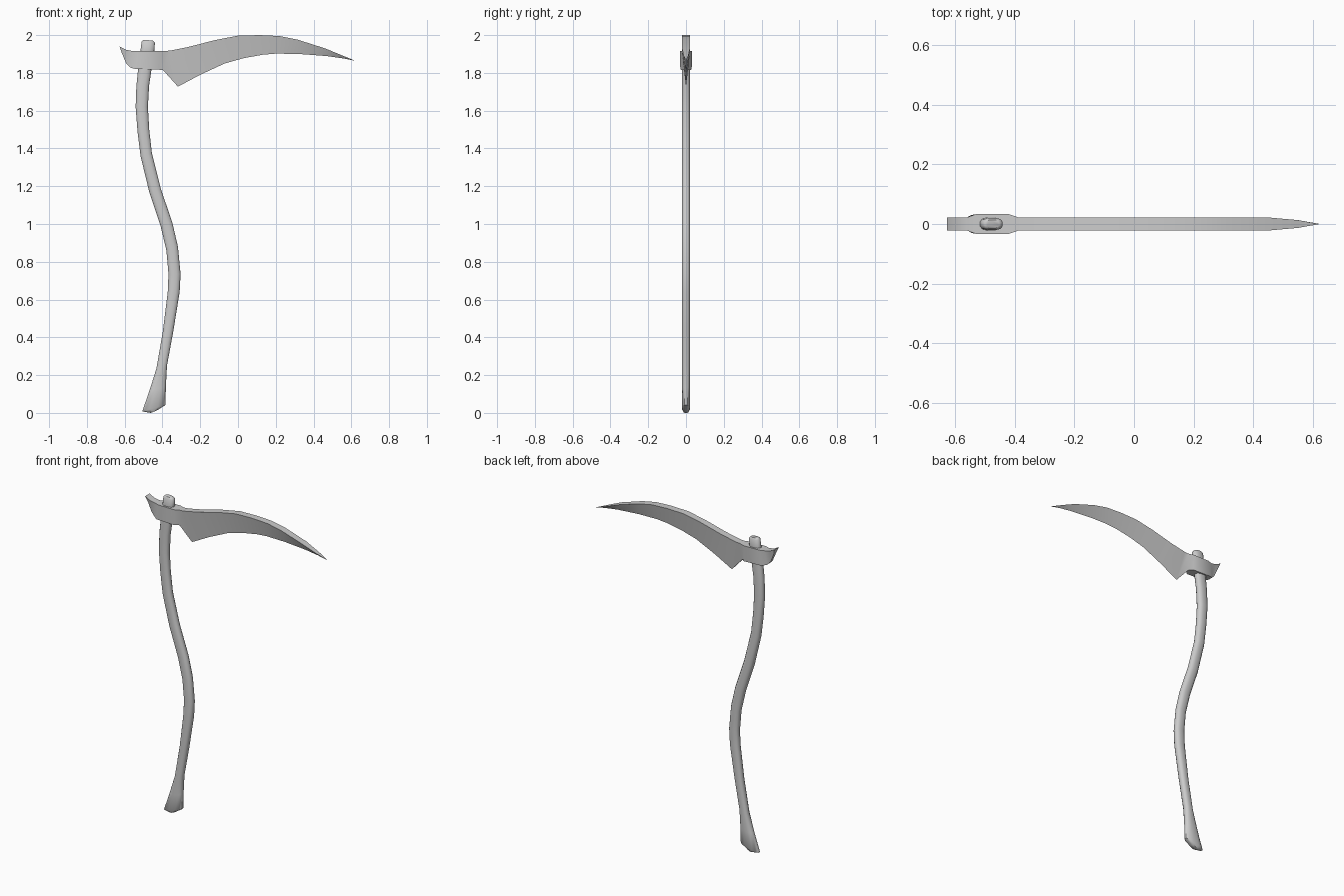
import bpy, bmesh, math


def loft(name, rings, angle):
    """Skin a list of equal-length vertex rings and cap both ends."""
    bm = bmesh.new()
    rows = [[bm.verts.new(p) for p in ring] for ring in rings]
    n = len(rows[0])
    for a, b in zip(rows, rows[1:]):
        for i in range(n):
            j = (i + 1) % n
            bm.faces.new((a[i], a[j], b[j], b[i]))
    bm.faces.new(rows[0])
    bm.faces.new(rows[-1])
    bmesh.ops.remove_doubles(bm, verts=bm.verts[:], dist=0.0002)
    bmesh.ops.recalc_face_normals(bm, faces=bm.faces[:])
    mesh = bpy.data.meshes.new(name)
    bm.to_mesh(mesh)
    bm.free()
    obj = bpy.data.objects.new(name, mesh)
    bpy.context.collection.objects.link(obj)
    bpy.context.view_layer.objects.active = obj
    obj.select_set(True)
    bpy.ops.object.shade_smooth_by_angle(angle=math.radians(angle))
    obj.select_set(False)
    return obj


def oval(left, right, half, sides=12):
    """Rounded oval ring spanning two outline points in the xz plane."""
    ring = []
    for i in range(sides):
        t = 2 * math.pi * (i + 0.5) / sides
        c, s = math.cos(t), math.sin(t)
        u = math.copysign(abs(c / math.cos(math.pi / sides)) ** 0.8, c)
        v = math.copysign(abs(s) ** 0.8, s)
        ring.append(((left[0] + right[0]) / 2 + u * (right[0] - left[0]) / 2,
                     v * half,
                     (left[1] + right[1]) / 2 + u * (right[1] - left[1]) / 2))
    return ring


# Curved wooden shaft: left x, left z, right x, right z, half depth
shaft = [
    (-.462, .000, -.425, .015, .014),
    (-.507, .008, -.384, .042, .022),
    (-.468, .120, -.382, .135, .023),
    (-.432, .235, -.376, .250, .023),
    (-.398, .430, -.342, .435, .023),
    (-.372, .640, -.309, .640, .023),
    (-.368, .735, -.304, .735, .023),
    (-.379, .860, -.318, .880, .023),
    (-.410, .990, -.347, 1.005, .023),
    (-.470, 1.170, -.408, 1.185, .023),
    (-.516, 1.360, -.456, 1.375, .023),
    (-.532, 1.490, -.470, 1.500, .023),
    (-.542, 1.620, -.477, 1.620, .023),
    (-.538, 1.730, -.471, 1.730, .023),
    (-.528, 1.830, -.457, 1.825, .023),
    (-.516, 1.920, -.443, 1.915, .022),
    (-.510, 1.966, -.440, 1.960, .021),
    (-.500, 1.975, -.450, 1.971, .014),
]
loft("handle", [oval((a, b), (c, d), h) for a, b, c, d, h in shaft], 50)

# Blade and socket: top x, top z, bottom x, bottom z, half width top, bottom
head = [
    (-.627, 1.940, -.615, 1.905, .022, .012),
    (-.595, 1.923, -.592, 1.850, .022, .010),
    (-.560, 1.916, -.570, 1.828, .022, .014),
    (-.530, 1.916, -.545, 1.821, .033, .030),
    (-.420, 1.915, -.420, 1.817, .033, .030),
    (-.388, 1.916, -.397, 1.815, .022, .010),
    (-.360, 1.918, -.318, 1.727, .022, 0),
    (-.260, 1.938, -.200, 1.790, .022, 0),
    (-.120, 1.974, -.070, 1.850, .022, 0),
    (.000, 1.997, .030, 1.878, .022, 0),
    (.115, 2.000, .130, 1.896, .022, 0),
    (.220, 1.995, .200, 1.902, .022, 0),
    (.315, 1.976, .325, 1.900, .022, 0),
    (.460, 1.930, .470, 1.889, .021, 0),
    (.550, 1.893, .555, 1.877, .013, 0),
    (.620, 1.864, .620, 1.864, 0, 0),
]
rings = [[(tx, -wt, tz), (tx, wt, tz), (bx, wb, bz), (bx, -wb, bz)]
         for tx, tz, bx, bz, wt, wb in head[:-1]]
tip = head[-1]
rings.append([(tip[0] + .0005 * i, (i % 2 - .5) * .001, tip[1]) for i in range(4)])
loft("blade_and_socket", rings, 30)
